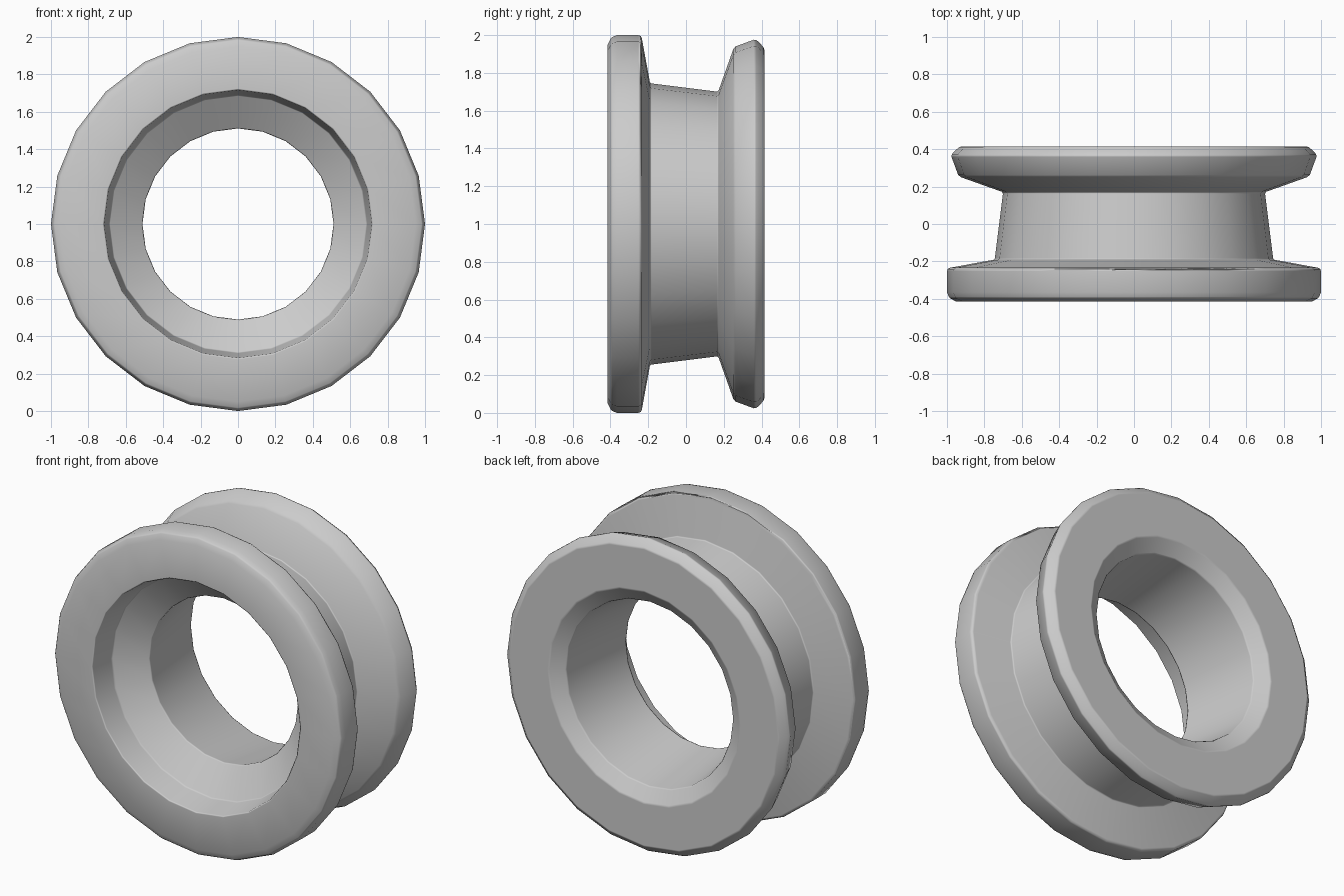
import bpy, bmesh, math
from mathutils import Matrix, Vector

if "Cube" in bpy.data.objects:
    bpy.data.objects.remove(bpy.data.objects["Cube"])

SIDES = 24

# Closed cross-section of the rim as (radius, y)
PROFILE = [
    # outer side, front to back
    (0.95, -0.415), (0.988, -0.395), (1.0, -0.365), (1.0, -0.245), (0.99, -0.235),
    (0.745, -0.19), (0.70, 0.17), (0.925, 0.25), (0.94, 0.262),
    (0.978, 0.365), (0.965, 0.385), (0.93, 0.415),
    # bore, back to front
    (0.66, 0.415), (0.575, 0.36), (0.51, -0.14), (0.69, -0.26), (0.717, -0.415),
]


def lathe(name, profile, sides, centre):
    """Spin a closed profile around the y axis."""
    bm = bmesh.new()
    rings = []
    for i in range(sides):
        rot = Matrix.Rotation(2 * math.pi * i / sides, 3, 'Y')
        rings.append([bm.verts.new(rot @ Vector((0, y, r)) + centre) for r, y in profile])
    n = len(profile)
    for i in range(sides):
        a, b = rings[i], rings[(i + 1) % sides]
        for j in range(n):
            k = (j + 1) % n
            bm.faces.new((a[j], a[k], b[k], b[j]))
    bmesh.ops.recalc_face_normals(bm, faces=bm.faces)
    for f in bm.faces:
        f.smooth = True
    mesh = bpy.data.meshes.new(name)
    bm.to_mesh(mesh)
    bm.free()
    obj = bpy.data.objects.new(name, mesh)
    bpy.context.collection.objects.link(obj)
    return obj


# Wheel rim with two flanges and a stepped bore
rim = lathe("wheel_rim", PROFILE, SIDES, Vector((0, 0, 1)))

# Small softened edges on the profile corners
bevel = rim.modifiers.new("soft_edges", 'BEVEL')
bevel.width = 0.008
bevel.segments = 1
bevel.limit_method = 'ANGLE'
bevel.angle_limit = math.radians(32)
bevel.harden_normals = True
